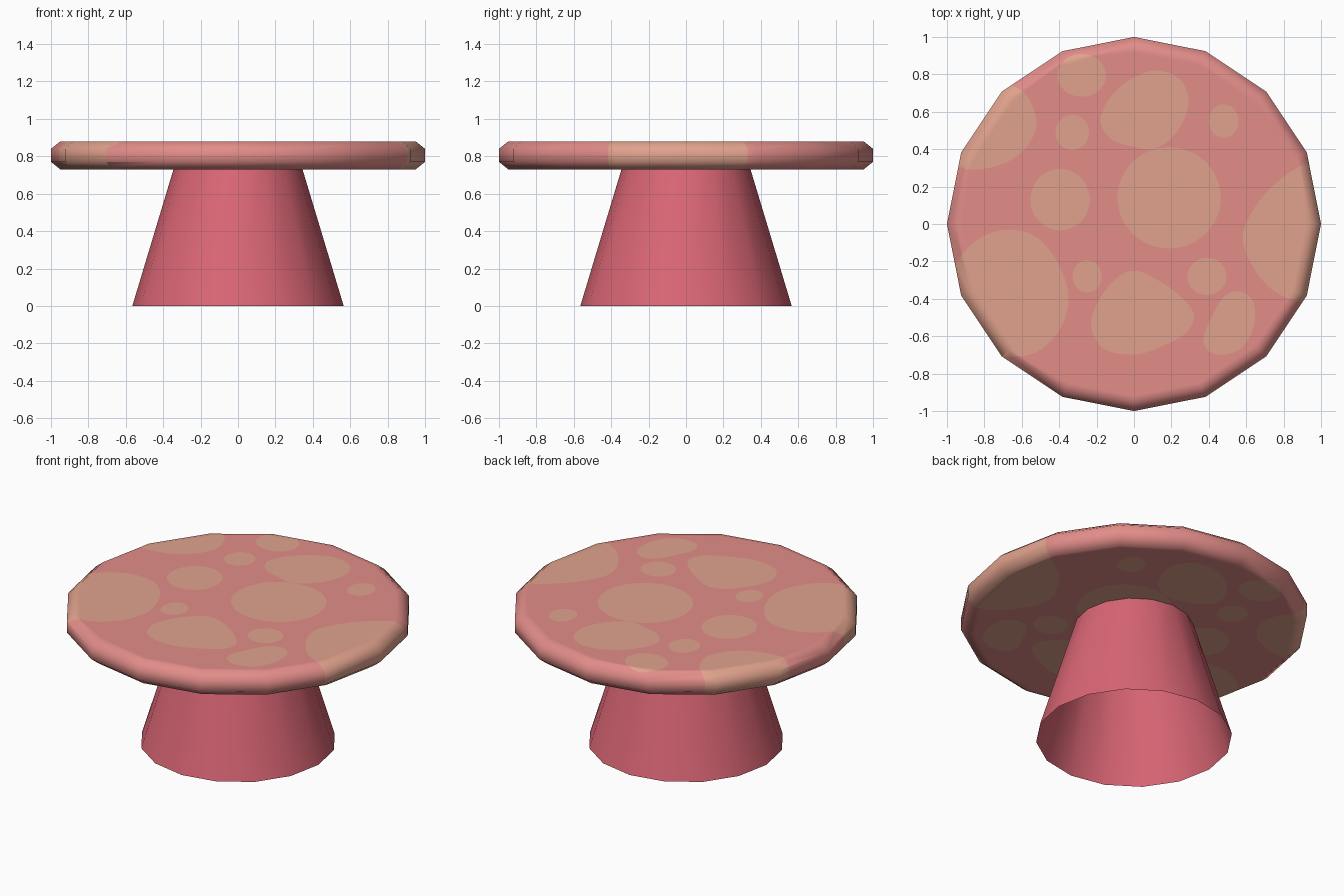
import bpy, bmesh, math
from mathutils import Vector
from mathutils.geometry import delaunay_2d_cdt

if "Cube" in bpy.data.objects:
    bpy.data.objects.remove(bpy.data.objects["Cube"])

SIDES = 16
STEM_TOP, STEM_BASE = 0.345, 0.565
RIM, BEVEL, SUPPORT = 1.0, 0.95, 0.92
Z_LOW, Z_RIM_LOW, Z_RIM_HIGH, Z_TOP = 0.73, 0.77, 0.84, 0.88


def material(name, srgb):
    m = bpy.data.materials.new(name)
    m.diffuse_color = [((c / 255 + 0.055) / 1.055) ** 2.4 for c in srgb] + [1]
    m.use_nodes = True
    m.node_tree.nodes["Principled BSDF"].inputs["Base Color"].default_value = m.diffuse_color
    return m


cap_pink = material("cap pink", (226, 141, 137))
spot_tan = material("spot tan", (225, 162, 141))
stem_red = material("stem red", (218, 102, 117))


def finish(name, bm, mats):
    me = bpy.data.meshes.new(name)
    bm.to_mesh(me)
    bm.free()
    ob = bpy.data.objects.new(name, me)
    bpy.context.collection.objects.link(ob)
    for m in mats:
        me.materials.append(m)
    bpy.ops.object.select_all(action='DESELECT')
    ob.select_set(True)
    bpy.context.view_layer.objects.active = ob
    bpy.ops.object.shade_smooth_by_angle(angle=math.radians(60))
    return ob


def ring(r):
    return [Vector((r * math.cos(2 * math.pi * i / SIDES), r * math.sin(2 * math.pi * i / SIDES)))
            for i in range(SIDES)]


def ring_radius(p):
    # radius of the 16-sided ring passing through p
    step = 2 * math.pi / SIDES
    a = math.atan2(p.y, p.x) % step - step / 2
    return p.length * math.cos(a) / math.cos(step / 2)


def ellipse(cx, cy, rx, ry, n=24):
    return [Vector((cx + rx * math.cos(2 * math.pi * i / n), cy + ry * math.sin(2 * math.pi * i / n)))
            for i in range(n)]


def blob(points, sub=4):
    # smooth closed outline through a few points
    p = [Vector(q) for q in points]
    n, out = len(p), []
    for i in range(n):
        a, b, c, d = p[i - 1], p[i], p[(i + 1) % n], p[(i + 2) % n]
        for k in range(sub):
            t = k / sub
            out.append(0.5 * (2 * b + (c - a) * t + (2 * a - 5 * b + 4 * c - d) * t * t
                              + (3 * b - a - 3 * c + d) * t ** 3))
    return out


def inside(p, poly):
    hit = False
    for i, b in enumerate(poly):
        a = poly[i - 1]
        if (a.y > p.y) != (b.y > p.y) and p.x < a.x + (p.y - a.y) * (b.x - a.x) / (b.y - a.y):
            hit = not hit
    return hit


# Spot outlines, seen from above
spots = [ellipse(*e) for e in (
    (-0.28, 0.795, 0.13, 0.115), (0.48, 0.55, 0.08, 0.09), (-0.33, 0.49, 0.09, 0.095),
    (-0.395, 0.13, 0.16, 0.165), (0.39, -0.28, 0.105, 0.10), (-0.25, -0.28, 0.078, 0.087),
    (0.188, 0.14, 0.278, 0.272))]
spots.append(blob([(-.18, .57), (-.08, .73), (.1, .82), (.25, .77), (.29, .63), (.22, .48),
                   (.1, .4), (-.03, .42), (-.13, .46)]))
spots.append(blob([(.58, -.07), (.64, .08), (.76, .22), (.94, .33), (1.2, .35), (1.2, -.43),
                   (.92, -.42), (.75, -.36), (.63, -.22)]))
spots.append(blob([(-.23, -.52), (-.17, -.38), (-.08, -.28), (.01, -.25), (.11, -.29), (.23, -.37),
                   (.32, -.48), (.28, -.58), (.16, -.65), (.03, -.695), (-.1, -.69), (-.19, -.64)]))
spots.append(blob([(.37, -.61), (.41, -.51), (.48, -.39), (.57, -.36), (.64, -.42), (.64, -.55),
                   (.58, -.66), (.48, -.70), (.4, -.68)]))
spots.append(blob([(-.35, -.4), (-.4, -.22), (-.52, -.07), (-.68, -.03), (-.83, -.08), (-.95, -.21),
                   (-1.05, -.45), (-.9, -.72), (-.7, -.71), (-.53, -.69), (-.4, -.57)]))
spots.append(blob([(-.52, .54), (-.57, .68), (-.67, .75), (-.85, .8), (-1.05, .5), (-.96, .33),
                   (-.85, .29), (-.68, .33), (-.57, .42)]))


def spot_index(p):
    return int(any(inside(p, s) for s in spots))


# Cap: cut the disc along its rings and the spot outlines
verts, edges = [], []
for loop in [ring(r) for r in (STEM_TOP, SUPPORT, BEVEL, RIM)] + spots:
    s, n = len(verts), len(loop)
    verts += loop
    edges += [(s + i, s + (i + 1) % n) for i in range(n)]
edges += [(2 * SIDES + i, 3 * SIDES + i) for i in range(SIDES)]
pts, _, tris = delaunay_2d_cdt(verts, edges, [], 0, 1e-5)[:3]


def mid(ids):
    return sum((pts[i] for i in ids), Vector((0, 0))) / len(ids)


tris = [t for t in tris if ring_radius(mid(t)) < RIM - 1e-5]
used = {i for t in tris for i in t}
bm = bmesh.new()
top, low = {}, {}
for i in used:
    p = pts[i]
    f = min(1, max(0, (ring_radius(p) - BEVEL) / (RIM - BEVEL)))
    top[i] = bm.verts.new((p.x, p.y, Z_TOP + (Z_RIM_HIGH - Z_TOP) * f))
    low[i] = bm.verts.new((p.x, p.y, Z_LOW + (Z_RIM_LOW - Z_LOW) * f))
for t in tris:
    m = spot_index(mid(t))
    bm.faces.new([top[i] for i in t]).material_index = m
    if ring_radius(mid(t)) > STEM_TOP:
        bm.faces.new([low[i] for i in reversed(t)]).material_index = m

# Cap rim wall
directed = {(t[k - 1], t[k]) for t in tris for k in range(len(t))}
for a, b in directed:
    if (b, a) not in directed:
        f = bm.faces.new((low[a], low[b], top[b], top[a]))
        f.material_index = spot_index(mid((a, b)) * 0.999)
bmesh.ops.delete(bm, geom=[v for v in bm.verts if not v.link_faces], context='VERTS')
finish("mushroom_cap", bm, [cap_pink, spot_tan])

# Stem: open tapered tube
bm = bmesh.new()
rings = [[bm.verts.new((p.x, p.y, z)) for p in ring(r)]
         for r, z in ((STEM_BASE, 0), (STEM_TOP, Z_LOW))]
for i in range(SIDES):
    j = (i + 1) % SIDES
    bm.faces.new((rings[0][i], rings[0][j], rings[1][j], rings[1][i]))
finish("mushroom_stem", bm, [stem_red])
